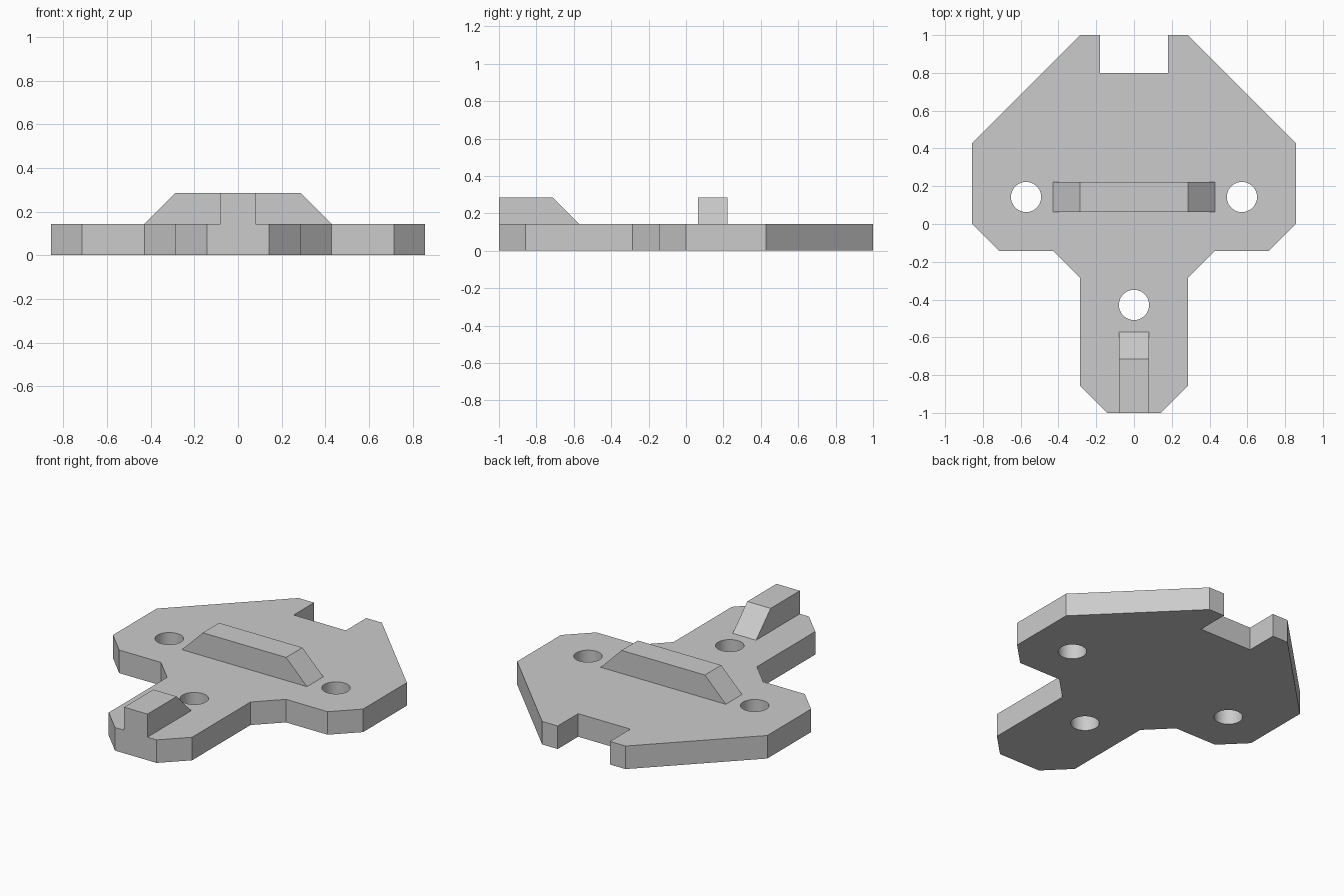
import bpy
import bmesh
from math import radians
from mathutils import Vector

if "Cube" in bpy.data.objects:
    bpy.data.objects.remove(bpy.data.objects["Cube"])

U = 1 / 7          # base module: plate thickness and chamfer size
RIB = 0.08         # half width of the ribs and radius of the holes

grey = bpy.data.materials.new("plain grey")
grey.use_nodes = True
grey.diffuse_color = (0.6, 0.6, 0.6, 1)
grey.node_tree.nodes["Principled BSDF"].inputs["Base Color"].default_value = grey.diffuse_color


def prism(name, points, direction):
    """Extrude a flat outline along a direction into a closed solid."""
    bm = bmesh.new()
    face = bm.faces.new([bm.verts.new(p) for p in points])
    extruded = bmesh.ops.extrude_face_region(bm, geom=[face], use_keep_orig=True)
    top = [v for v in extruded["geom"] if isinstance(v, bmesh.types.BMVert)]
    bmesh.ops.translate(bm, verts=top, vec=Vector(direction))
    bmesh.ops.recalc_face_normals(bm, faces=bm.faces)
    mesh = bpy.data.meshes.new(name)
    bm.to_mesh(mesh)
    bm.free()
    mesh.materials.append(grey)
    obj = bpy.data.objects.new(name, mesh)
    bpy.context.collection.objects.link(obj)
    return obj


# Base plate: half outline from the front tip round to the back notch, mirrored
half = [(U, -1), (2 * U, -6 * U), (2 * U, -2 * U), (3 * U, -U), (5 * U, -U),
        (6 * U, 0), (6 * U, 3 * U), (2 * U, 1), (0.179, 1), (0.179, 0.8)]
outline = half + [(-x, y) for x, y in reversed(half)]
plate = prism("base_plate", [(x, y, 0) for x, y in outline], (0, 0, U))

# Three round through holes
for x, y in [(-4 * U, U), (4 * U, U), (0, -3 * U)]:
    bpy.ops.mesh.primitive_cylinder_add(vertices=48, radius=RIB, depth=1, location=(x, y, 0))
    cutter = bpy.context.object
    cutter.name = "hole_cutter"
    cutter.hide_render = True
    cutter.data.materials.append(grey)
    cut = plate.modifiers.new("hole", "BOOLEAN")
    cut.operation = "DIFFERENCE"
    cut.solver = "EXACT"
    cut.object = cutter
    bpy.context.view_layer.objects.active = plate
    bpy.ops.object.modifier_apply(modifier=cut.name)
    bpy.data.objects.remove(cutter)

bpy.ops.object.select_all(action="DESELECT")
plate.select_set(True)
bpy.context.view_layer.objects.active = plate
bpy.ops.object.shade_smooth_by_angle(angle=radians(30))

# Cross rib with both ends sloped
prism("cross_rib", [(x, U - RIB, z) for x, z in
                    [(-3 * U, U), (3 * U, U), (2 * U, 2 * U), (-2 * U, 2 * U)]],
      (0, 2 * RIB, 0))

# Front rib, flush with the tip and sloped at its inner end
prism("front_rib", [(-RIB, y, z) for y, z in
                    [(-1, U), (-4 * U, U), (-5 * U, 2 * U), (-1, 2 * U)]],
      (2 * RIB, 0, 0))
